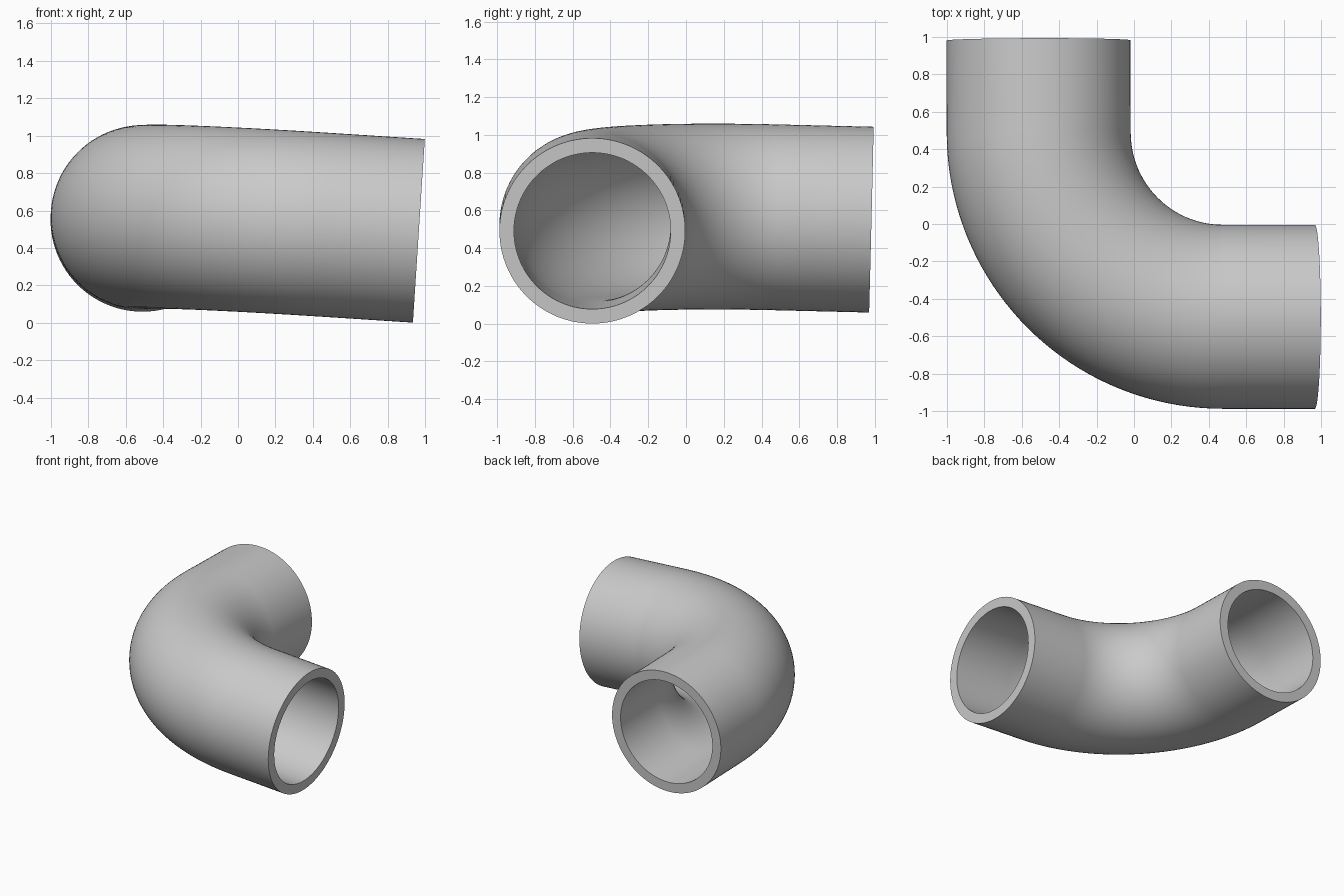
import bpy
import bmesh
import math
from mathutils import Matrix, Vector

cube = bpy.data.objects.get("Cube")
if cube:
    bpy.data.objects.remove(cube, do_unlink=True)

OUTER = 0.492            # outer pipe radius
INNER = 0.415            # bore radius
BEND = 2 * OUTER         # centreline bend radius
STRAIGHT = 0.494         # length of each straight collar
SIDES, STEPS = 96, 40

# Plain grey material
grey = bpy.data.materials.new("pipe_grey")
grey.use_nodes = True
colour = (0.59, 0.59, 0.59, 1)
grey.diffuse_color = colour
grey.node_tree.nodes["Principled BSDF"].inputs["Base Color"].default_value = colour

bm = bmesh.new()


def extrude(edges, offset):
    """Push an open ring along a straight and return its new edges."""
    geom = bmesh.ops.extrude_edge_only(bm, edges=edges)["geom"]
    verts = [g for g in geom if isinstance(g, bmesh.types.BMVert)]
    bmesh.ops.translate(bm, verts=verts, vec=offset)
    return [g for g in geom if isinstance(g, bmesh.types.BMEdge)
            and all(v in verts for v in g.verts)]


def sweep_wall(radius):
    """Sweep one circle along straight, quarter bend, straight; return end rings."""
    place = Matrix.Translation((BEND + STRAIGHT, 0, 0)) @ Matrix.Rotation(math.pi / 2, 4, 'Y')
    verts = bmesh.ops.create_circle(bm, segments=SIDES, radius=radius, matrix=place)["verts"]
    first = list({e for v in verts for e in v.link_edges})
    ring = extrude(first, (-STRAIGHT, 0, 0))
    last = bmesh.ops.spin(bm, geom=ring, cent=(BEND, BEND, 0), axis=(0, 0, 1),
                          angle=-math.pi / 2, steps=STEPS)["geom_last"]
    ring = [g for g in last if isinstance(g, bmesh.types.BMEdge)]
    return first, extrude(ring, (0, STRAIGHT, 0))


def add_rim(outer_ring, inner_ring):
    """Join each outer edge to the bore vertices nearest to it."""
    bore = {v for e in inner_ring for v in e.verts}

    def nearest(vert):
        return min(bore, key=lambda b: (b.co - vert.co).length)

    for p, q in [e.verts for e in outer_ring]:
        bm.faces.new((p, q, nearest(q), nearest(p)))


# Outer skin and open bore, joined by flat annular rims
for outer_ring, inner_ring in zip(sweep_wall(OUTER), sweep_wall(INNER)):
    add_rim(outer_ring, inner_ring)
bmesh.ops.recalc_face_normals(bm, faces=bm.faces)

# Tip both arms slightly downwards away from the corner
u = Vector((1, 0, -math.tan(math.radians(3.7)))).normalized()
v = Vector((0, 1, -math.tan(math.radians(1.4))))
w = u.cross(v).normalized()
v = w.cross(u)
tilt = Matrix((u, v, w)).transposed().to_4x4()
bm.transform(Matrix.Translation((-0.508, -0.496, 0.587)) @ tilt)

mesh = bpy.data.meshes.new("pipe_elbow")
bm.to_mesh(mesh)
bm.free()
mesh.materials.append(grey)
elbow = bpy.data.objects.new("pipe_elbow", mesh)
bpy.context.collection.objects.link(elbow)

# Smooth walls, crisp rims
bpy.ops.object.select_all(action='DESELECT')
elbow.select_set(True)
bpy.context.view_layer.objects.active = elbow
bpy.ops.object.shade_smooth_by_angle(angle=math.radians(30))
